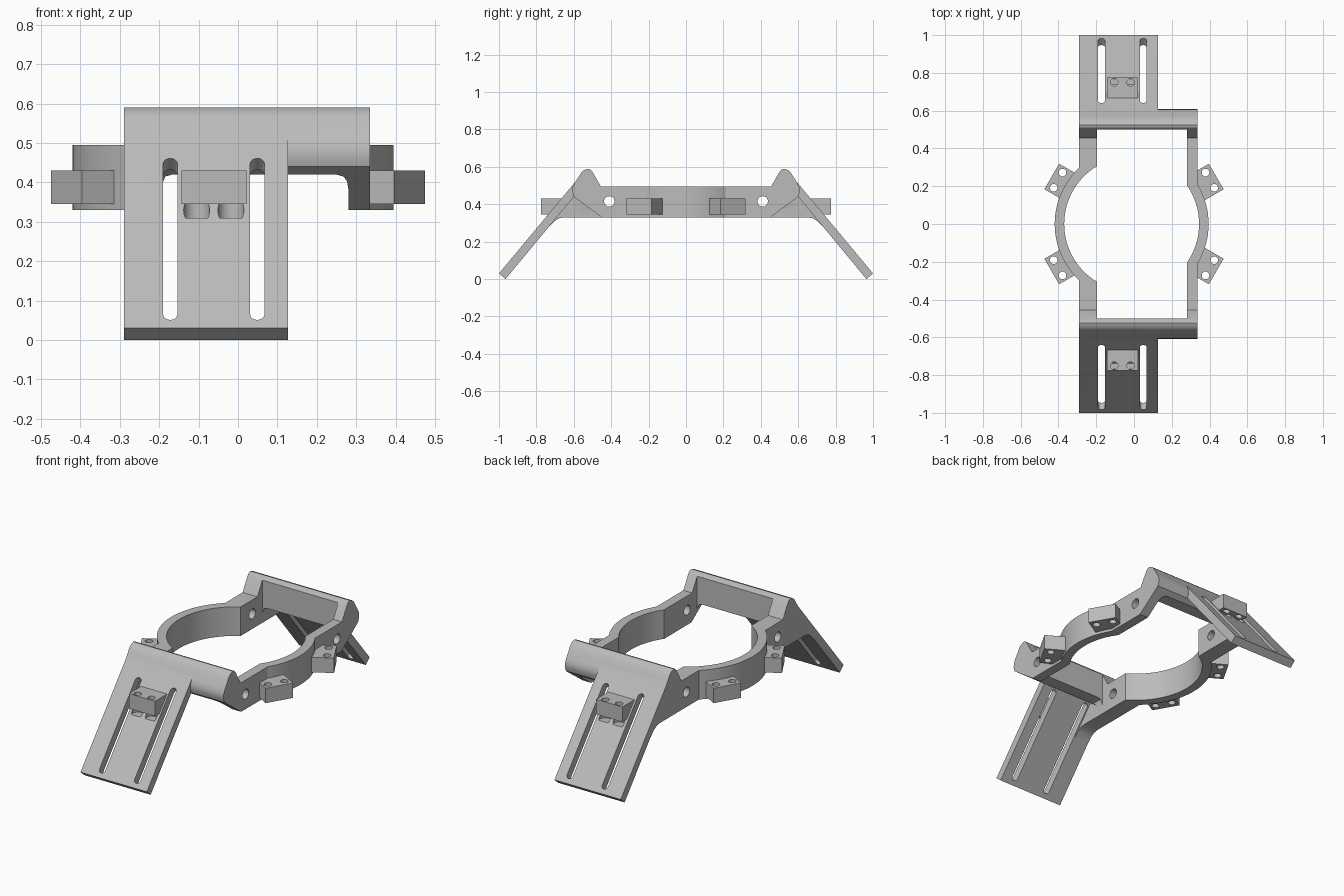
import bpy, bmesh, math
from mathutils import Matrix, Vector

old = bpy.data.objects.get("Cube")
if old:
    bpy.data.objects.remove(old, do_unlink=True)

grey = bpy.data.materials.new("plain grey")
grey.use_nodes = True
grey.diffuse_color = (0.5, 0.5, 0.5, 1)
grey.node_tree.nodes["Principled BSDF"].inputs["Base Color"].default_value = (0.5, 0.5, 0.5, 1)

AXES = {"X": lambda a, b, t: (t, a, b),
        "Y": lambda a, b, t: (a, t, b),
        "Z": lambda a, b, t: (a, b, t)}


def prism(name, pts, axis, lo, hi, matrix=None):
    """Extrude a closed profile along an axis."""
    bm = bmesh.new()
    place = AXES[axis]
    face = bm.faces.new([bm.verts.new(place(a, b, lo)) for a, b in pts])
    ext = bmesh.ops.extrude_face_region(bm, geom=[face])
    moved = [v for v in ext["geom"] if isinstance(v, bmesh.types.BMVert)]
    bmesh.ops.translate(bm, verts=moved, vec=Vector(place(0, 0, hi - lo)))
    bmesh.ops.recalc_face_normals(bm, faces=bm.faces)
    if matrix:
        bm.transform(matrix)
    mesh = bpy.data.meshes.new(name)
    bm.to_mesh(mesh)
    bm.free()
    mesh.materials.append(grey)
    obj = bpy.data.objects.new(name, mesh)
    bpy.context.collection.objects.link(obj)
    return obj


def circle(x, y, r, n=32):
    return [(x + r * math.cos(i * math.tau / n), y + r * math.sin(i * math.tau / n))
            for i in range(n)]


def rect(a0, a1, b0, b1):
    return [(a0, b0), (a1, b0), (a1, b1), (a0, b1)]


def capsule(half, r, n=12):
    """Slot outline, long in its second coordinate."""
    arc = [(r * math.cos(i * math.pi / n), half - r + r * math.sin(i * math.pi / n))
           for i in range(n + 1)]
    return arc + [(-a, -b) for a, b in arc]


def combine(target, tool, operation):
    mod = target.modifiers.new("combine", "BOOLEAN")
    mod.operation = operation
    mod.solver = "EXACT"
    mod.object = tool
    bpy.context.view_layer.objects.active = target
    bpy.ops.object.modifier_apply(modifier=mod.name)
    bpy.data.objects.remove(tool, do_unlink=True)


def flip(pts, s):
    return [(s * y, z) for y, z in pts]


LEFT, RIGHT = -0.29, 0.335          # outer faces of the rails
IN_L, IN_R = -0.197, 0.28           # inner faces of the rails
CX = -0.0125                        # ring centre
BOT, TOP = 0.33, 0.495
PLATE_R = 0.127
SLOPE = math.atan2(0.48, 0.4)

# Side outlines, for the +y end
end_profile = [(0.2, BOT), (0.45, BOT), (0.6, 0.44), (0.608, 0.465), (0.607, 0.49),
               (0.595, 0.515), (0.575, 0.545), (0.56, 0.57), (0.545, 0.583),
               (0.525, 0.59), (0.51, 0.585), (0.498, 0.57), (0.455, TOP), (0.2, TOP)]
plate_profile = [(0.57, 0.546), (1.0, 0.03), (0.965, 0.0), (0.57, 0.476)]
gusset_profile = [(0.4, BOT), (0.65, BOT), (0.675, 0.326), (0.7, 0.312),
                  (0.735, 0.278), (0.75, 0.3), (0.6, 0.48), (0.4, 0.45)]
block_profile = [(0.71, 0.345), (0.775, 0.345), (0.775, 0.43), (0.65, 0.43)]
under_profile = [(IN_L, 0.2), (IN_R, 0.2), (IN_R, 0.385), (0.277, 0.403), (0.268, 0.415),
                 (0.25, 0.42), (IN_L + 0.03, 0.42), (IN_L + 0.012, 0.415), (IN_L, 0.385)]

# Ring body with both ends, plates and gussets
frame = prism("clamp_frame", circle(CX, 0, 0.4075, 96), "Z", BOT, TOP)
for s in (1, -1):
    combine(frame, prism("end_bar", flip(end_profile, s), "X", LEFT, RIGHT), "UNION")
    combine(frame, prism("gusset", flip(gusset_profile, s), "X", LEFT, IN_L), "UNION")
    combine(frame, prism("plate", flip(plate_profile, s), "X", LEFT, PLATE_R), "UNION")

# Central opening
combine(frame, prism("bore", circle(CX, 0, 0.357, 96), "Z", 0.2, 0.7), "DIFFERENCE")
combine(frame, prism("window", rect(IN_L, IN_R, -0.5, 0.5), "Z", 0.15, 0.7), "DIFFERENCE")

bolt_xs = (-0.105, -0.018)
for s in (1, -1):
    # Clearance below the end bar and cross holes in the rails
    lo, hi = sorted((s * 0.45, s * 0.6))
    combine(frame, prism("underside", under_profile, "Y", lo, hi), "DIFFERENCE")
    combine(frame, prism("cross_hole", circle(s * 0.41, 0.415, 0.028), "X", -0.5, 0.5),
            "DIFFERENCE")
    # Long slots in the sloping plate
    for x in (-0.172, 0.049):
        m = Matrix.Translation((x, s * 0.8115, 0.256)) @ Matrix.Rotation(-s * SLOPE, 4, "X")
        combine(frame, prism("slot", capsule(0.267, 0.018), "Z", -0.055, 0.05, m), "DIFFERENCE")
    # Bolt pockets below the plate block
    for x in bolt_xs:
        combine(frame, prism("pocket", circle(x, s * 0.75, 0.033), "Z", 0.31, 0.345),
                "DIFFERENCE")

parts = [frame]

# Blocks on the plates
for s, side in ((1, "back"), (-1, "front")):
    block = prism(side + "_plate_block", flip(block_profile, s), "X", -0.143, 0.022)
    for x in bolt_xs:
        combine(block, prism("bolt_hole", circle(x, s * 0.75, 0.02), "Z", 0.3, 0.5), "DIFFERENCE")
    parts.append(block)

# Four tabs around the ring
for angle, name in ((30, "back_left"), (150, "back_right"),
                    (210, "front_right"), (330, "front_left")):
    m = Matrix.Rotation(math.radians(angle), 4, "Z")
    tab = prism(name + "_tab", rect(0.382, 0.503, -0.078, 0.078), "Z", 0.345, 0.43, m)
    for t in (-0.0465, 0.0465):
        combine(tab, prism("tab_hole", circle(0.464, t, 0.02), "Z", 0.3, 0.5, m), "DIFFERENCE")
    parts.append(tab)

# Smooth the curved walls, keep edges sharp
bpy.ops.object.select_all(action="DESELECT")
for obj in parts:
    obj.select_set(True)
bpy.context.view_layer.objects.active = frame
bpy.ops.object.shade_smooth_by_angle(angle=math.radians(30))
